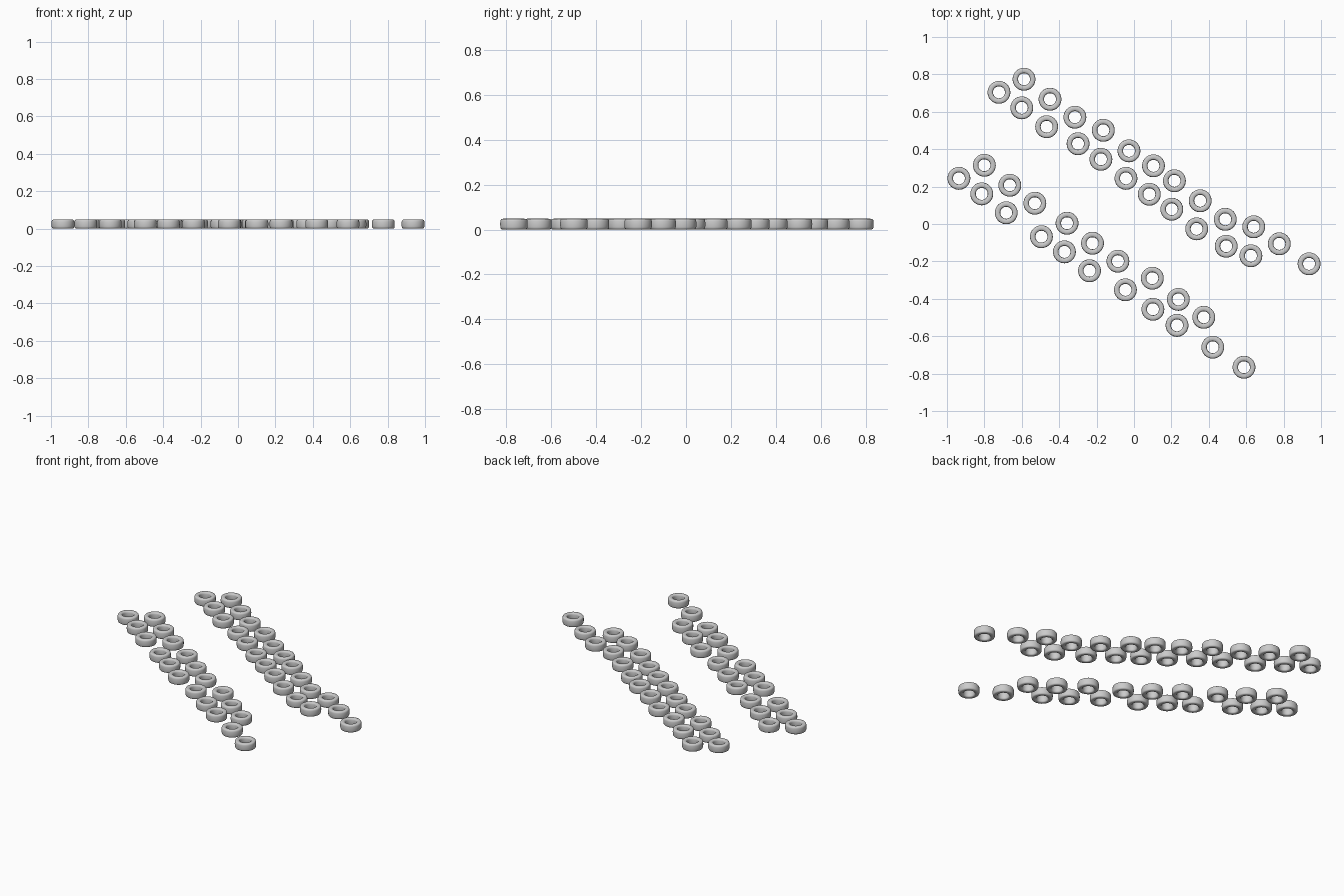
import bpy
import math

if "Cube" in bpy.data.objects:
    bpy.data.objects.remove(bpy.data.objects["Cube"])

R_OUT, R_IN, HEIGHT = 0.061, 0.032, 0.048
SEG, PROF = 40, 20

# ring centres, two staggered diagonal rows
ROWS = {
    "back_row": [
        (-.722, .704), (-.588, .774), (-.60, .621), (-.449, .667), (-.467, .52),
        (-.316, .571), (-.299, .429), (-.164, .501), (-.177, .346), (-.027, .391),
        (-.043, .244), (.104, .311), (.082, .159), (.216, .231), (.202, .079),
        (.354, .124), (.335, -.026), (.488, .025), (.493, -.119), (.640, -.015),
        (.625, -.17), (.777, -.106), (.936, -.213)],
    "front_row": [
        (-.936, .244), (-.80, .314), (-.814, .161), (-.664, .207), (-.683, .06),
        (-.530, .111), (-.495, -.068), (-.358, .004), (-.372, -.149), (-.222, -.103),
        (-.238, -.25), (-.086, -.199), (-.046, -.352), (.098, -.29), (.101, -.456),
        (.237, -.403), (.23, -.542), (.373, -.499), (.421, -.659), (.588, -.766)],
}


def ring_mesh():
    # rounded-rectangle cross-section swept around z
    mid, half = (R_OUT + R_IN) / 2, (R_OUT - R_IN) / 2

    def soft(v):
        return math.copysign(abs(v) ** 0.55, v)

    prof = []
    for j in range(PROF):
        a = math.tau * j / PROF
        prof.append((mid + half * soft(math.cos(a)),
                     HEIGHT / 2 * (1 + soft(math.sin(a)))))
    verts, faces = [], []
    for i in range(SEG):
        t = math.tau * i / SEG
        verts += [(r * math.cos(t), r * math.sin(t), z) for r, z in prof]
        n = (i + 1) % SEG
        for j in range(PROF):
            k = (j + 1) % PROF
            faces.append((i * PROF + j, n * PROF + j, n * PROF + k, i * PROF + k))
    me = bpy.data.meshes.new("ring")
    me.from_pydata(verts, [], faces)
    me.shade_smooth()
    return me


# place the shared ring at every centre
mesh = ring_mesh()
for row, centres in ROWS.items():
    for i, (x, y) in enumerate(centres, 1):
        ob = bpy.data.objects.new(f"{row}_ring_{i:02d}", mesh)
        ob.location = (x, y, 0)
        bpy.context.collection.objects.link(ob)
